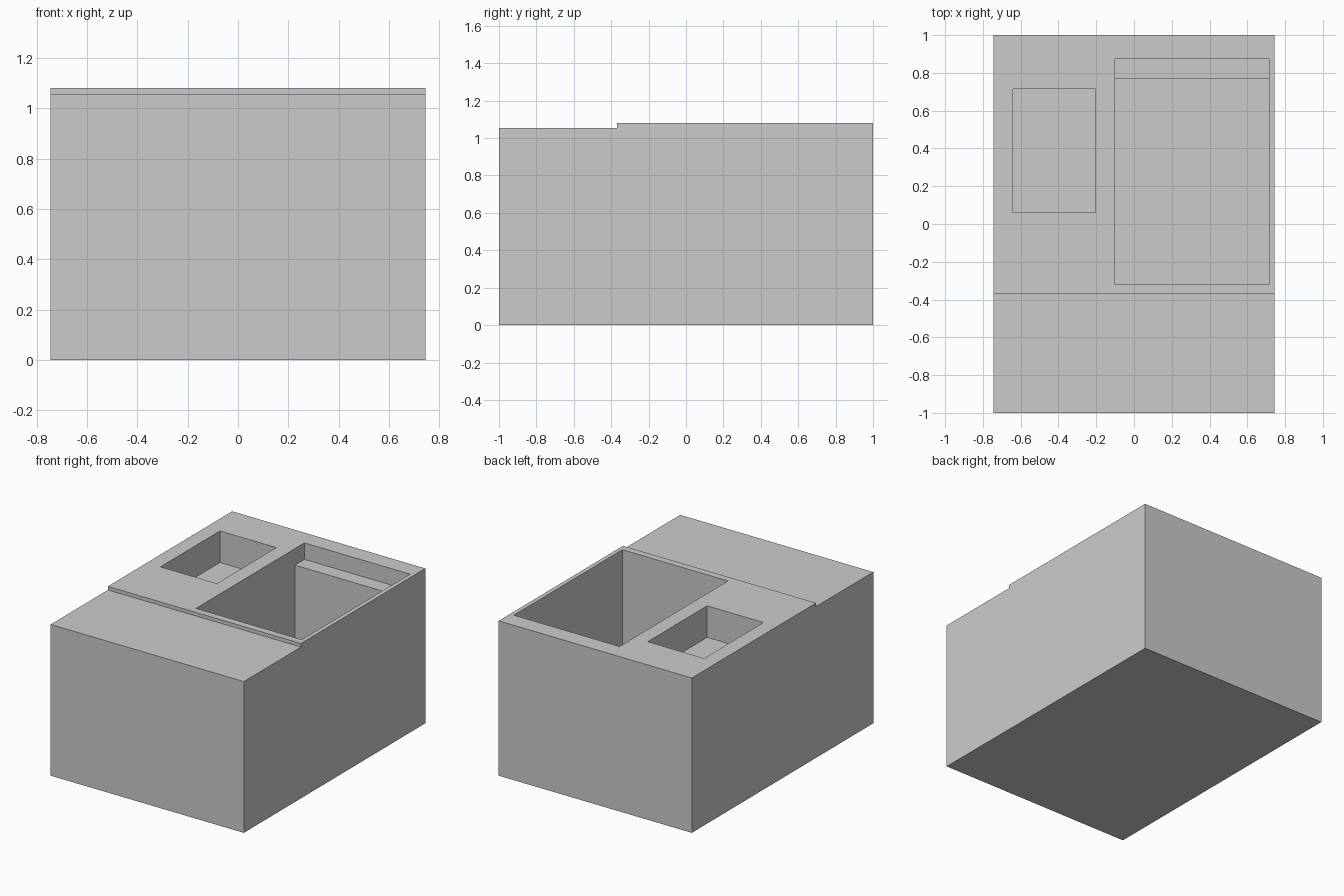
import bpy

cube = bpy.data.objects.get("Cube")
if cube:
    bpy.data.objects.remove(cube, do_unlink=True)

# One plain grey for everything
grey = bpy.data.materials.new("light_grey")
grey.use_nodes = True
colour = (0.6, 0.6, 0.6, 1)
grey.diffuse_color = colour
grey.node_tree.nodes["Principled BSDF"].inputs["Base Color"].default_value = colour


def prism(name, profile, x0, x1):
    """Extrude a side profile of (y, z) points from x0 to x1."""
    n = len(profile)
    verts = [(x, y, z) for x in (x0, x1) for y, z in profile]
    faces = [tuple(reversed(range(n))), tuple(range(n, 2 * n))]
    faces += [(i, (i + 1) % n, (i + 1) % n + n, i + n) for i in range(n)]
    mesh = bpy.data.meshes.new(name)
    mesh.from_pydata(verts, [], faces)
    mesh.materials.append(grey)
    obj = bpy.data.objects.new(name, mesh)
    bpy.context.collection.objects.link(obj)
    return obj


TOP, OVER = 1.08, 1.2

# Solid block with a slightly lower front shelf
body = prism("cabinet_body",
             [(-1, 0), (1, 0), (1, TOP), (-0.37, TOP), (-0.37, 1.055), (-1, 1.055)],
             -0.745, 0.745)

# Deep well with a shallow ledge along its back, and a small shallow well
cutters = [
    prism("deep_well_cutter",
          [(-0.32, 0.06), (0.77, 0.06), (0.77, 0.965), (0.875, 0.965),
           (0.875, OVER), (-0.32, OVER)], -0.1, 0.715),
    prism("small_well_cutter",
          [(0.06, 0.86), (0.715, 0.86), (0.715, OVER), (0.06, OVER)],
          -0.64, -0.205),
]

# Cut the wells, then drop the helpers
for cutter in cutters:
    cut = body.modifiers.new(cutter.name, "BOOLEAN")
    cut.operation = "DIFFERENCE"
    cut.solver = "EXACT"
    cut.object = cutter
    cutter.hide_render = True
    bpy.context.view_layer.objects.active = body
    bpy.ops.object.modifier_apply(modifier=cut.name)
    bpy.data.objects.remove(cutter, do_unlink=True)
